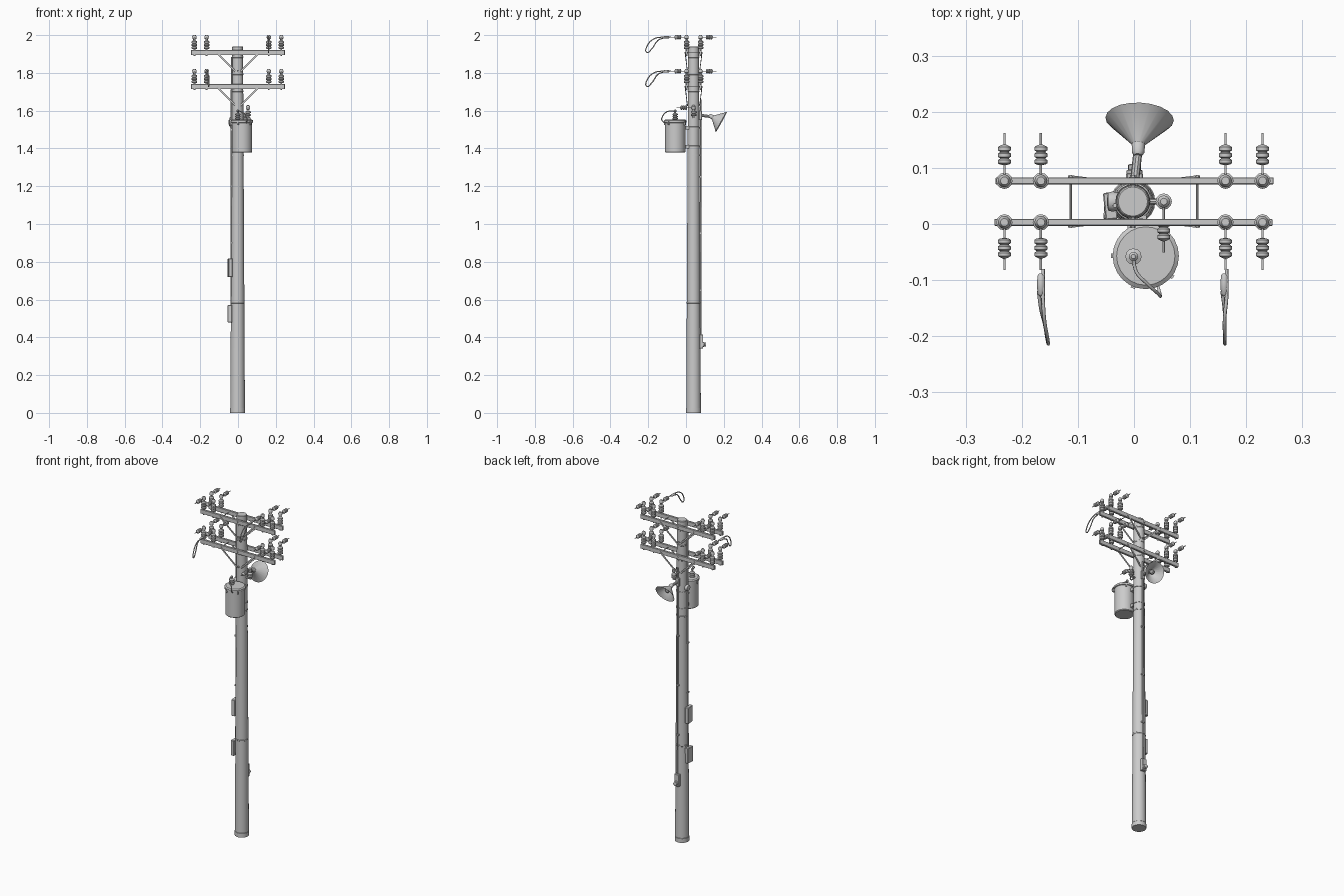
import bpy, bmesh
from math import radians, sin, cos, pi
from mathutils import Vector

if "Cube" in bpy.data.objects:
    bpy.data.objects.remove(bpy.data.objects["Cube"])

PX, PY = -0.002, 0.040                      # pole axis
XS = (-0.231, -0.166, 0.163, 0.229)         # insulator positions
ARMS = (1.907, 1.727)                       # crossarm heights
ROWS = ((0.003, -1), (0.077, 1))            # arm y and outward direction


def finish(name, bm, smooth=True):
    bmesh.ops.recalc_face_normals(bm, faces=bm.faces)
    me = bpy.data.meshes.new(name)
    bm.to_mesh(me)
    bm.free()
    ob = bpy.data.objects.new(name, me)
    bpy.context.collection.objects.link(ob)
    if smooth:
        bpy.ops.object.select_all(action='DESELECT')
        ob.select_set(True)
        bpy.context.view_layer.objects.active = ob
        bpy.ops.object.shade_smooth_by_angle(angle=radians(35))
    return ob


def lathe(name, profile, origin, axis=(0, 0, 1), seg=12, caps=True):
    """Revolve (radius, height) pairs around an axis."""
    bm = bmesh.new()
    q = Vector(axis).to_track_quat('Z', 'Y')
    rings = []
    for r, h in profile:
        rings.append([bm.verts.new(Vector(origin) + q @ Vector(
            (r * cos(2 * pi * i / seg), r * sin(2 * pi * i / seg), h))) for i in range(seg)])
    for a, b in zip(rings, rings[1:]):
        for i in range(seg):
            j = (i + 1) % seg
            bm.faces.new((a[i], a[j], b[j], b[i]))
    if caps:
        bm.faces.new(rings[0])
        bm.faces.new(rings[-1])
    return finish(name, bm)


def rod(name, a, b, r, seg=8):
    d = Vector(b) - Vector(a)
    return lathe(name, [(r, 0), (r, d.length)], a, d, seg)


def box(name, c, size, rot=(0, 0, 0), bevel=0.0):
    bm = bmesh.new()
    bmesh.ops.create_cube(bm, size=1)
    bmesh.ops.scale(bm, vec=size, verts=bm.verts)
    if bevel:
        bmesh.ops.bevel(bm, geom=bm.edges[:], offset=bevel, segments=1, affect='EDGES')
    ob = finish(name, bm, False)
    ob.location, ob.rotation_euler = c, rot
    return ob


def bar(name, a, b, w, t):
    """Flat strip between two points, thickness mostly along y."""
    a, b = Vector(a), Vector(b)
    ob = box(name, (a + b) / 2, (w, t, (b - a).length))
    d = (b - a).normalized()
    x = Vector((0, 1, 0)).cross(d).normalized()
    y = d.cross(x)
    from mathutils import Matrix
    ob.rotation_euler = Matrix((x, y, d)).transposed().to_euler()
    return ob


def wire(name, pts, r):
    cu = bpy.data.curves.new(name, 'CURVE')
    cu.dimensions = '3D'
    cu.bevel_depth, cu.bevel_resolution, cu.resolution_u = r, 1, 5
    cu.use_fill_caps = True
    sp = cu.splines.new('BEZIER')
    sp.bezier_points.add(len(pts) - 1)
    for p, co in zip(sp.bezier_points, pts):
        p.co = co
        p.handle_left_type = p.handle_right_type = 'AUTO'
    ob = bpy.data.objects.new(name, cu)
    bpy.context.collection.objects.link(ob)
    bpy.ops.object.select_all(action='DESELECT')
    ob.select_set(True)
    bpy.context.view_layer.objects.active = ob
    bpy.ops.object.convert(target='MESH')


def ribs(r_in, r_out, start, pitch, n):
    """Profile for a stack of rounded sheds."""
    out = []
    for i in range(n):
        h = start + i * pitch
        out += [(r_in, h), (r_out, h + pitch * .2), (r_out, h + pitch * .7), (r_in, h + pitch * .9)]
    return out


def strain_insulator(x, y, z, s):
    prof = [(.002, 0), (.002, .028)] + ribs(.008, .0115, .029, .0115, 3) + [(.002, .065), (.002, .085)]
    lathe('strain_insulator', prof, (x, y, z), (0, s, 0))


def pin_insulator(x, y, z):
    prof = [(.005, -.004), (.005, .006)] + ribs(.0105, .0145, .006, .015, 3) + \
           [(.007, .052), (.006, .058), (.0105, .061), (.0115, .072), (.007, .08)]
    lathe('pin_insulator', prof, (x, y, z))


# Tapered pole with a base collar and seam bands
lathe('pole', [(.040, 0), (.040, .025), (.0385, .027), (.0285, 1.937), (.026, 1.94)], (PX, PY, 0), seg=20)
for z in (.58, 1.36, 1.70, 1.79, 1.88):
    r = .0396 - .0105 * z / 1.94
    lathe('pole_band', [(r, 0), (r + .0008, .001), (r + .0008, .007), (r, .008)], (PX, PY, z), seg=20)

# Crossarms with insulators, braces and tie bolts
for z in ARMS:
    for y, s in ROWS:
        box('crossarm', (.001 * s, y, z), (.496, .0125, .026), bevel=.0015)
        for x in XS:
            pin_insulator(x, y, z + .013)
            strain_insulator(x, y, z + .082, s)
            lathe('pin_nut', [(.005, 0), (.005, .006)], (x, y, z - .018), seg=6)
        for m in (-1, 1):
            bar('arm_brace', (m * .113, y + s * .008, z), (m * .012, PY + s * .032, z - .100), .009, .003)
        rod('centre_bolt', (PX, PY + s * .02, z), (PX, y + s * .010, z), .005, 6)
        rod('brace_bolt', (PX, PY + s * .02, z - .095), (PX, PY + s * .037, z - .095), .005, 6)
    for m in (-1, 1):
        rod('tie_bolt', (m * .113, -.007, z), (m * .113, .087, z), .0022)
        for y in (-.006, .083):
            rod('tie_nut', (m * .113, y, z), (m * .113, y + .003, z), .0045, 6)

# Hanging jumper loops with clamps on the front
for x, z, dx in ((.161, ARMS[0] + .082, .001), (-.166, ARMS[1] + .082, .012)):
    lathe('loop_clamp', [(.003, 0), (.006, .004), (.007, .02), (.006, .036), (.003, .04)],
          (x, -.088, z), (0, -1, -.05))
    wire('jumper_loop', [(x + .004, -.08, z), (x + .004, -.13, z), (x + dx * .5, -.168, z - .008),
                         (x + dx, -.205, z - .045), (x + dx, -.208, z - .080),
                         (x + dx * .6, -.180, z - .060), (x, -.150, z - .018), (x - .004, -.12, z - .004)], .0032)

# Transformer can with lid, bushing, lugs and mounts
TX, TY = .021, -.057
lathe('transformer', [(.050, 1.378), (.054, 1.382), (.054, 1.535), (.059, 1.537), (.059, 1.548), (.052, 1.553)],
      (TX, TY, 0), seg=24)
lathe('transformer_bushing', [(.010, 0)] + ribs(.009, .0145, .002, .011, 3) +
      [(.005, .037), (.005, .042), (.008, .044), (.008, .050), (.004, .054)], (-.001, -.058, 1.551))
for a in (-112, -38, 180, 60):
    c, s = cos(radians(a)), sin(radians(a))
    box('transformer_lug', (TX + .058 * c, TY + .058 * s, 1.535), (.008, .008, .022), (0, 0, radians(a)))
for z in (1.41, 1.51):
    box('transformer_mount', (.005, .003, z), (.034, .026, .018))
    r = .0325
    lathe('mount_band', [(r - .001, 0), (r + .001, .001), (r + .001, .009), (r - .001, .01)],
          (PX, PY, z - .005), seg=20)
wire('transformer_lead', [(-.001, -.058, 1.598), (.004, -.085, 1.598), (.022, -.105, 1.592),
                          (.044, -.125, 1.568), (.047, -.128, 1.55), (.043, -.112, 1.535)], .003)

# Side insulator on a short bracket
rod('side_bracket', (.02, PY, 1.565), (.060, PY, 1.565), .005)
lathe('side_insulator', [(.005, -.006), (.006, .004)] + ribs(.009, .0145, .004, .014, 2) +
      [(.006, .036), (.010, .042), (.011, .056), (.006, .062)], (.053, PY, 1.567))
strain_insulator(.053, .034, 1.616, -1)
lathe('left_fitting', [(.005, 0), (.016, .003), (.018, .012), (.016, .02), (.006, .022)],
      (-.026, PY, 1.535), (-1, 0, 0))

# Street lamp: arm, socket and open conical shade
D = Vector((.04, .875, -.48)).normalized()
M = Vector((.010, .187, 1.540))
neck = M - D * .062
box('lamp_mount', (.001, .077, 1.575), (.022, .014, .05), bevel=.002)
rod('lamp_arm', (.001, .075, 1.576), neck + D * .004, .008, 10)
lathe('lamp_socket', [(.007, -.012), (.011, -.006), (.012, .01), (.010, .016)], neck, D)
lathe('lamp_shade', [(.010, .004), (.0125, .012), (.059, .060), (.061, .062), (.058, .061),
                     (.011, .014), (.009, .008)], neck, D, 20, True)
lathe('lamp_bulb', [(.006, .008), (.008, .02), (.013, .03), (.012, .041), (.005, .047)], neck, D)

# Vertical conduits
rod('left_conduit', (-.037, .033, .52), (-.034, .033, 1.885), .004)
rod('rear_conduit', (.002, .079, .38), (.002, .077, 1.66), .004)
for z in (.65, .95, 1.25):
    box('conduit_clip', (.002, .077, z), (.018, .010, .008))
    box('conduit_clip', (-.036, .033, z + .25), (.010, .016, .008))

# Boxes on the left side and the meter at the back
for z, h, a in ((.768, .098, 6), (.525, .092, -4)):
    box('side_box', (-.042, .032, z), (.022, .048, h), (0, 0, radians(a)), .002)
box('meter_box', (.001, .081, .378), (.030, .020, .074), bevel=.002)
lathe('meter_dial', [(.014, 0), (.014, .007), (.0115, .009), (.0115, .017), (.008, .019)],
      (.001, .088, .362), (0, 1, 0), 14)
